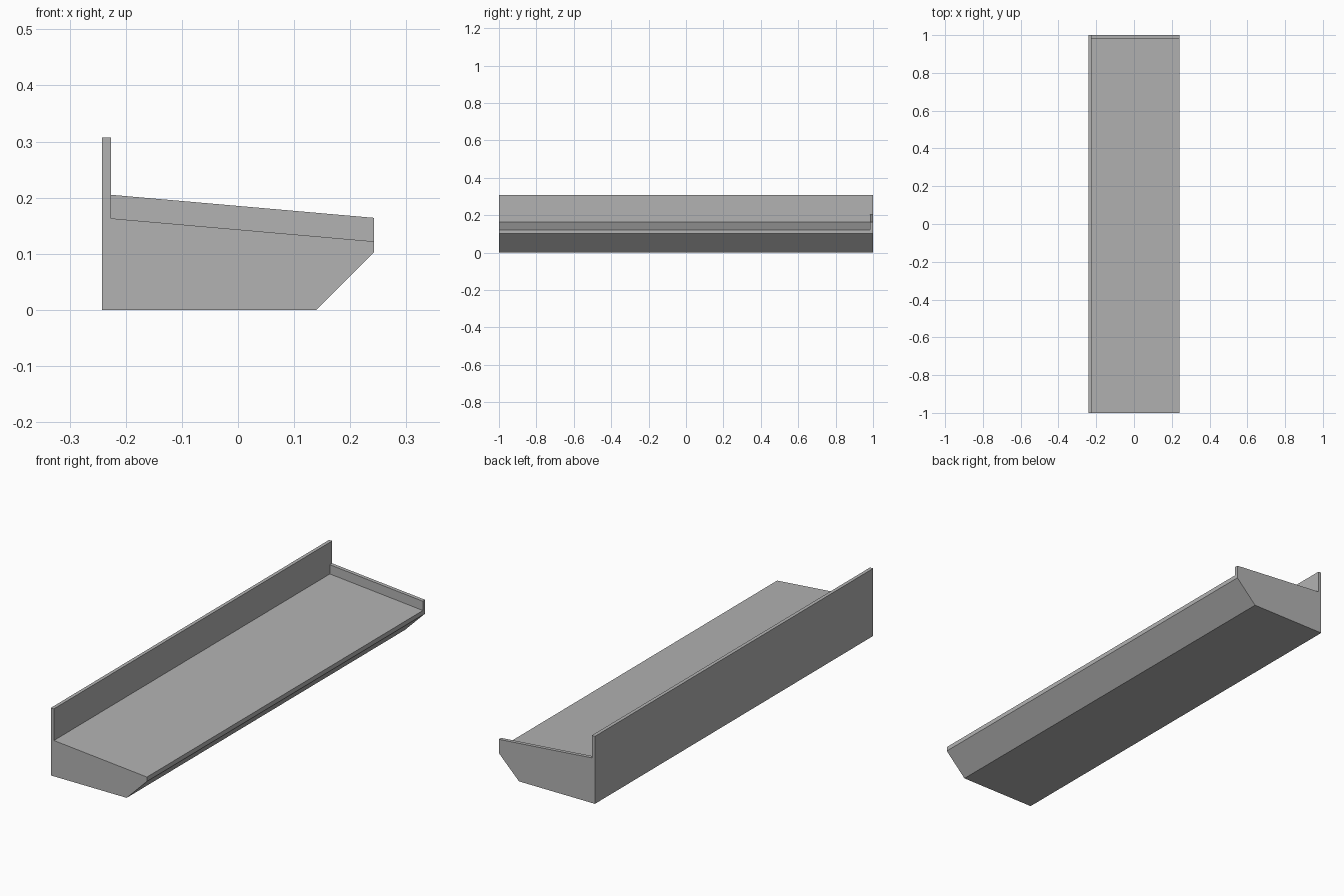
import bpy
import bmesh

if "Cube" in bpy.data.objects:
    bpy.data.objects.remove(bpy.data.objects["Cube"], do_unlink=True)

grey = bpy.data.materials.new("plain_grey")
grey.use_nodes = True
grey.diffuse_color = (0.45, 0.45, 0.45, 1)
grey.node_tree.nodes["Principled BSDF"].inputs["Base Color"].default_value = (0.45, 0.45, 0.45, 1)


def extrude_profile(name, profile, y0, y1):
    """Solid made by sweeping an x-z outline from y0 to y1."""
    bm = bmesh.new()
    face = bm.faces.new([bm.verts.new((x, y0, z)) for x, z in profile])
    swept = bmesh.ops.extrude_face_region(bm, geom=[face], use_keep_orig=True)
    moved = [v for v in swept["geom"] if isinstance(v, bmesh.types.BMVert)]
    bmesh.ops.translate(bm, verts=moved, vec=(0, y1 - y0, 0))
    bmesh.ops.recalc_face_normals(bm, faces=bm.faces)
    mesh = bpy.data.meshes.new(name)
    bm.to_mesh(mesh)
    bm.free()
    mesh.materials.append(grey)
    obj = bpy.data.objects.new(name, mesh)
    bpy.context.collection.objects.link(obj)
    return obj


BACK, WALL, FRONT = -0.242, -0.226, 0.242
LIP_BACK, LIP_FRONT, DEPTH = 0.205, 0.164, 0.042

# Shelf body with tall back wall, at the height of the end lip
shelf = extrude_profile("shelf_tray", [
    (BACK, 0), (0.14, 0), (FRONT, 0.102), (FRONT, LIP_FRONT),
    (WALL, LIP_BACK), (WALL, 0.307), (BACK, 0.307)], -1, 1)

# Recess for the sloping tray floor, leaving the lip at one end
slope = (LIP_FRONT - LIP_BACK) / (FRONT - WALL)
reach = 0.1
cutter = extrude_profile("tray_recess_cutter", [
    (WALL, LIP_BACK - DEPTH),
    (FRONT + reach, LIP_FRONT - DEPTH + slope * reach),
    (FRONT + reach, 0.4), (WALL, 0.4)], -1.1, 0.983)
cutter.hide_render = True

cut = shelf.modifiers.new("tray_recess", "BOOLEAN")
cut.operation = "DIFFERENCE"
cut.solver = "EXACT"
cut.object = cutter
bpy.context.view_layer.objects.active = shelf
bpy.ops.object.modifier_apply(modifier=cut.name)
bpy.data.objects.remove(cutter, do_unlink=True)
